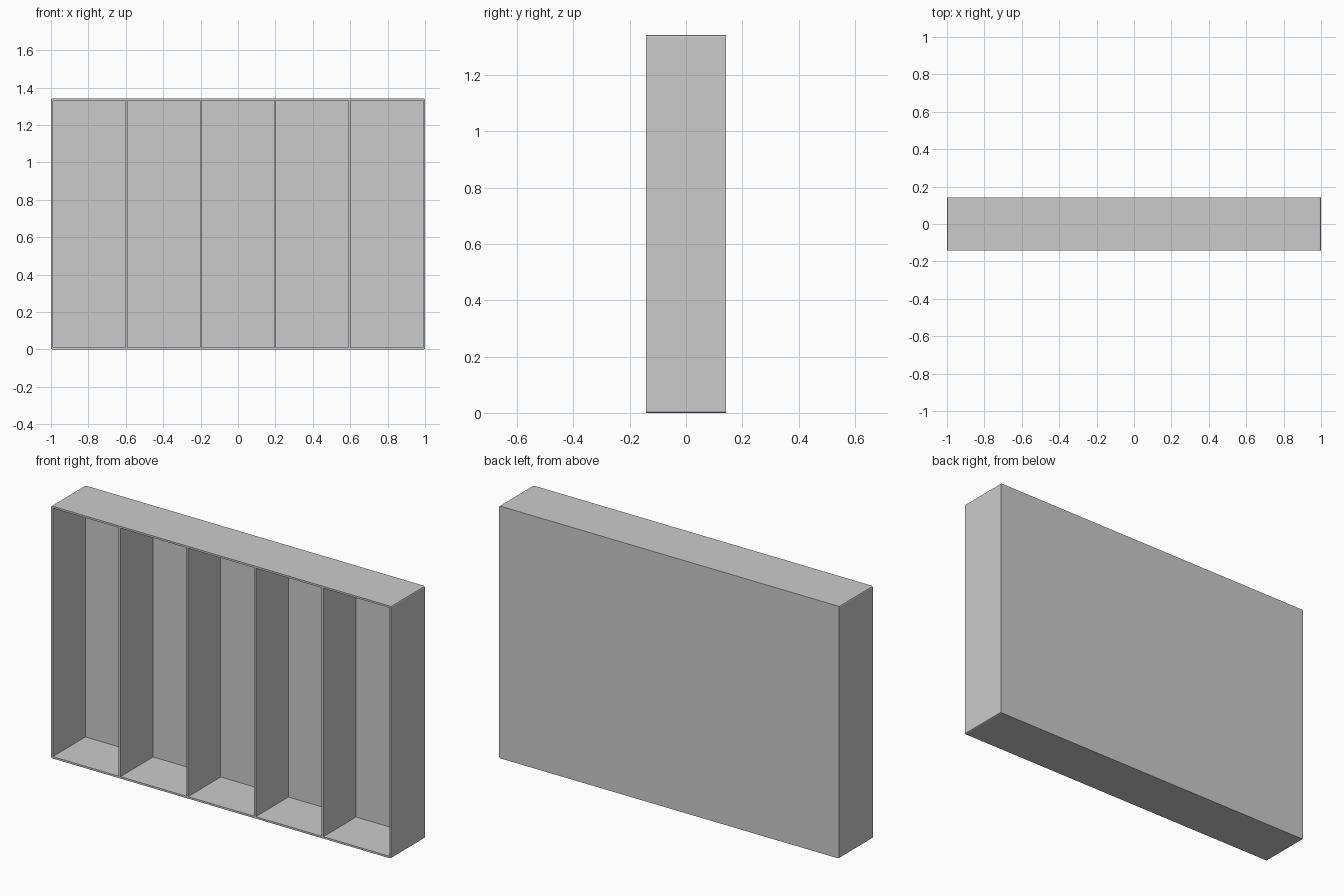
import bpy, bmesh
from mathutils import Vector, Matrix

if "Cube" in bpy.data.objects:
    bpy.data.objects.remove(bpy.data.objects["Cube"])

W, D, H, T = 2.0, 0.284, 1.341, 0.01


def add_box(bm, size, centre):
    return bmesh.ops.create_cube(
        bm, size=1, matrix=Matrix.Translation(centre) @ Matrix.Diagonal((*size, 1)))


def finish(bm, name):
    bmesh.ops.recalc_face_normals(bm, faces=bm.faces[:])
    mesh = bpy.data.meshes.new(name)
    bm.to_mesh(mesh)
    bm.free()
    obj = bpy.data.objects.new(name, mesh)
    bpy.context.collection.objects.link(obj)
    return obj


# Open-fronted case: inset the front face and push it back to leave thin walls
bm = bmesh.new()
add_box(bm, (W, D, H), (0, 0, H / 2))
bm.normal_update()
front = min(bm.faces, key=lambda f: f.calc_center_median().y)
bmesh.ops.inset_region(bm, faces=[front], thickness=T, use_even_offset=True)
hole = bmesh.ops.extrude_discrete_faces(bm, faces=[front])["faces"][0]
bmesh.ops.translate(bm, verts=hole.verts[:], vec=Vector((0, D - T, 0)))

# Slightly rounded long outer corners
corners = [e for e in bm.edges
           if abs(e.verts[0].co.y - e.verts[1].co.y) > D - 0.001
           and all(abs(v.co.x) > W / 2 - 0.001 for v in e.verts)]
bmesh.ops.bevel(bm, geom=corners, offset=0.007, segments=2, profile=0.5,
                affect='EDGES')
finish(bm, "case")

# Four upright dividers making five equal bays
pitch = (W - T) / 5
for i in range(4):
    bm = bmesh.new()
    add_box(bm, (T, D - T, H - 2 * T), ((i - 1.5) * pitch, -T / 2, H / 2))
    finish(bm, f"divider_{i + 1}")
